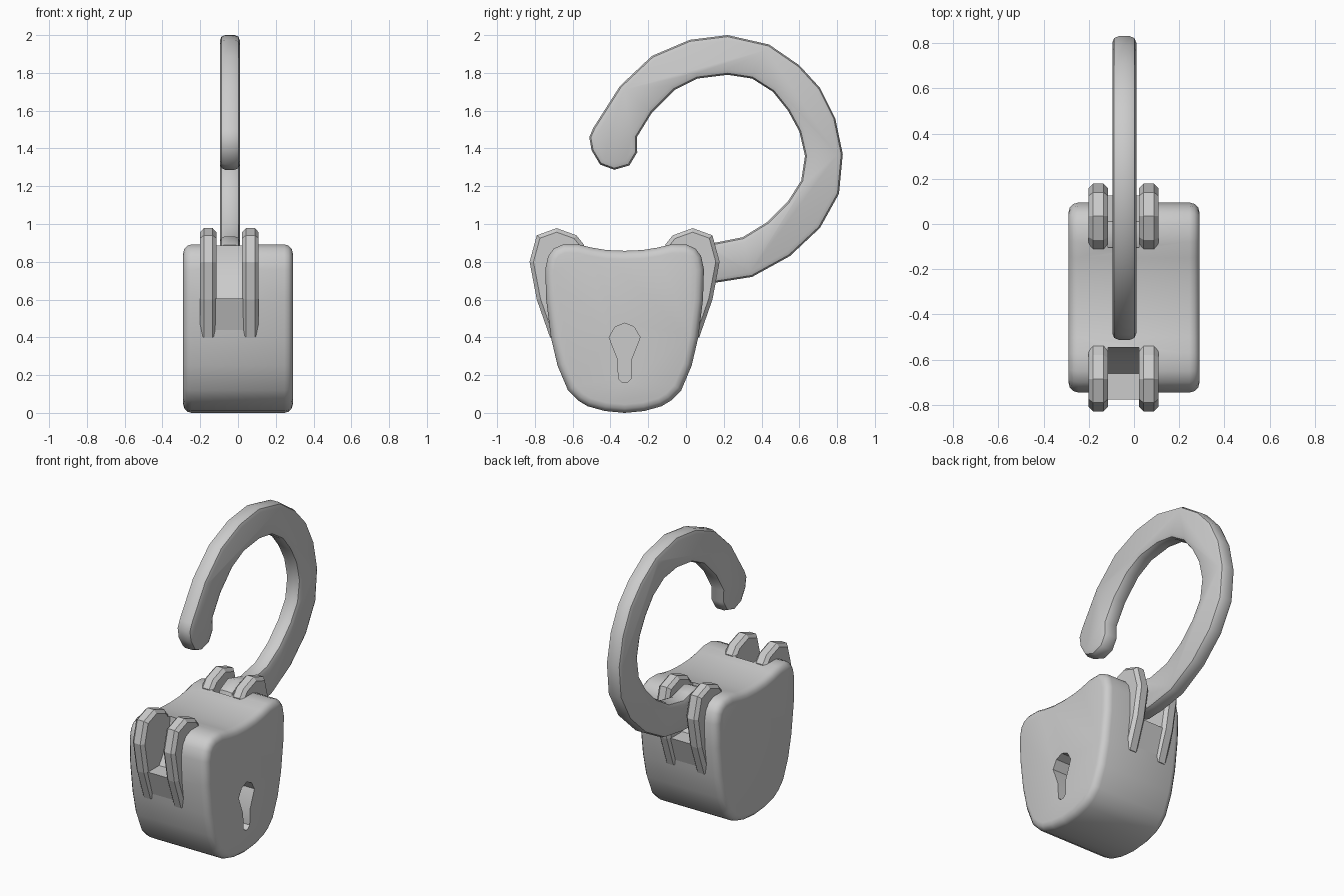
import bpy, bmesh

if "Cube" in bpy.data.objects:
    bpy.data.objects.remove(bpy.data.objects["Cube"])

MID_Y = -0.325   # body symmetry line
LUG_X = -0.046   # centre of the lug pairs and shackle


def plate(name, pts, x0, x1, bevel=0.0, segments=1, smooth=None):
    """Extrude a (y, z) outline from x0 to x1, with optional rounded edges."""
    bm = bmesh.new()
    face = bm.faces.new([bm.verts.new((x0, y, z)) for y, z in pts])
    ext = bmesh.ops.extrude_face_region(bm, geom=[face])
    for v in ext["geom"]:
        if isinstance(v, bmesh.types.BMVert):
            v.co.x = x1
    bmesh.ops.recalc_face_normals(bm, faces=bm.faces)
    if bevel:
        rim = [e for e in bm.edges if abs(e.verts[0].co.x - e.verts[1].co.x) < 1e-6]
        bmesh.ops.bevel(bm, geom=rim, offset=bevel, segments=segments,
                        profile=0.5, affect='EDGES', clamp_overlap=True)
    mesh = bpy.data.meshes.new(name)
    bm.to_mesh(mesh)
    bm.free()
    ob = bpy.data.objects.new(name, mesh)
    bpy.context.collection.objects.link(ob)
    if smooth:
        shade(ob, smooth)
    return ob


def activate(ob):
    bpy.ops.object.select_all(action='DESELECT')
    ob.select_set(True)
    bpy.context.view_layer.objects.active = ob


def shade(ob, angle):
    activate(ob)
    bpy.ops.object.shade_smooth_by_angle(angle=angle)


def cut(ob, cutter):
    cutter.hide_render = True
    mod = ob.modifiers.new("cut", 'BOOLEAN')
    mod.operation = 'DIFFERENCE'
    mod.solver = 'EXACT'
    mod.object = cutter
    activate(ob)
    bpy.ops.object.modifier_apply(modifier=mod.name)
    bpy.data.objects.remove(cutter)


def flip(pts):
    return [(2 * MID_Y - y, z) for y, z in pts]


# Body: half outline mirrored about its middle line
half = [(-0.13, 0.035), (-0.08, 0.065), (-0.025, 0.12), (0.03, 0.25), (0.065, 0.4),
        (0.09, 0.6), (0.095, 0.76), (0.08, 0.83), (0.05, 0.87), (0.0, 0.892),
        (-0.08, 0.892), (-0.15, 0.875), (-0.23, 0.862)]
outline = [(MID_Y, 0.0), (-0.22, 0.01)] + half + [(MID_Y, 0.858)] \
    + flip(half[::-1]) + flip([(-0.22, 0.01)])
body = plate("lock_body", outline, -0.29, 0.29, 0.045, 3)

# Keyhole recess on the right face
key = [(-0.30, 0.27), (-0.292, 0.18), (-0.31, 0.163), (-0.325, 0.16)]
key = [(-0.325, 0.475), (-0.275, 0.455), (-0.243, 0.4), (-0.29, 0.28)] + key[1:]
key += flip(key[1:-1][::-1])
cut(body, plate("keyhole_cutter", key, 0.17, 0.4))

# Slots, webs and lug pairs at the back and the front
slot = [(0.3, 0.605), (0.01, 0.605), (-0.03, 0.66), (-0.07, 0.74),
        (-0.10, 0.83), (-0.115, 1.0), (0.3, 1.0)]
web = [(0.125, 0.605), (0.06, 0.41), (-0.02, 0.42), (0.0, 0.605)]
lug = [(0.035, 0.978), (0.14, 0.94), (0.178, 0.8), (0.14, 0.6), (0.07, 0.4),
       (-0.03, 0.4), (-0.085, 0.7), (-0.11, 0.89), (-0.07, 0.94)]
for side, turn in (("back", list), ("front", flip)):
    cut(body, plate("slot_cutter", turn(slot), LUG_X - 0.068, LUG_X + 0.068))
    plate(side + "_web", turn(web), LUG_X - 0.08, LUG_X + 0.08)
    for label, s in (("left", -1), ("right", 1)):
        a, b = sorted((LUG_X + s * 0.068, LUG_X + s * 0.155))
        plate(f"{side}_{label}_lug", turn(lug), a, b, 0.02)
shade(body, 0.6)

# Open shackle swung out from the back lugs
outer = [(-0.49, 1.51), (-0.35, 1.73), (-0.18, 1.89), (0.02, 1.975), (0.22, 2.0),
         (0.44, 1.95), (0.6, 1.84), (0.71, 1.72), (0.79, 1.56), (0.83, 1.37),
         (0.81, 1.16), (0.71, 0.98), (0.55, 0.83), (0.35, 0.72), (0.16, 0.69)]
hinge = [(0.03, 0.685), (-0.06, 0.72), (-0.1, 0.8), (-0.07, 0.89), (0.02, 0.935), (0.09, 0.915)]
inner = [(0.15, 0.9), (0.3, 0.93), (0.43, 1.01), (0.54, 1.12), (0.61, 1.23),
         (0.63, 1.36), (0.6, 1.49), (0.54, 1.6), (0.46, 1.7), (0.35, 1.77),
         (0.22, 1.79), (0.06, 1.77), (-0.06, 1.71), (-0.18, 1.59), (-0.26, 1.46)]
tip = [(-0.258, 1.38), (-0.3, 1.31), (-0.38, 1.287), (-0.455, 1.315), (-0.5, 1.39), (-0.512, 1.46)]
plate("shackle", outer + hinge + inner + tip, LUG_X - 0.05, LUG_X + 0.056, 0.028, 2, 0.7)
